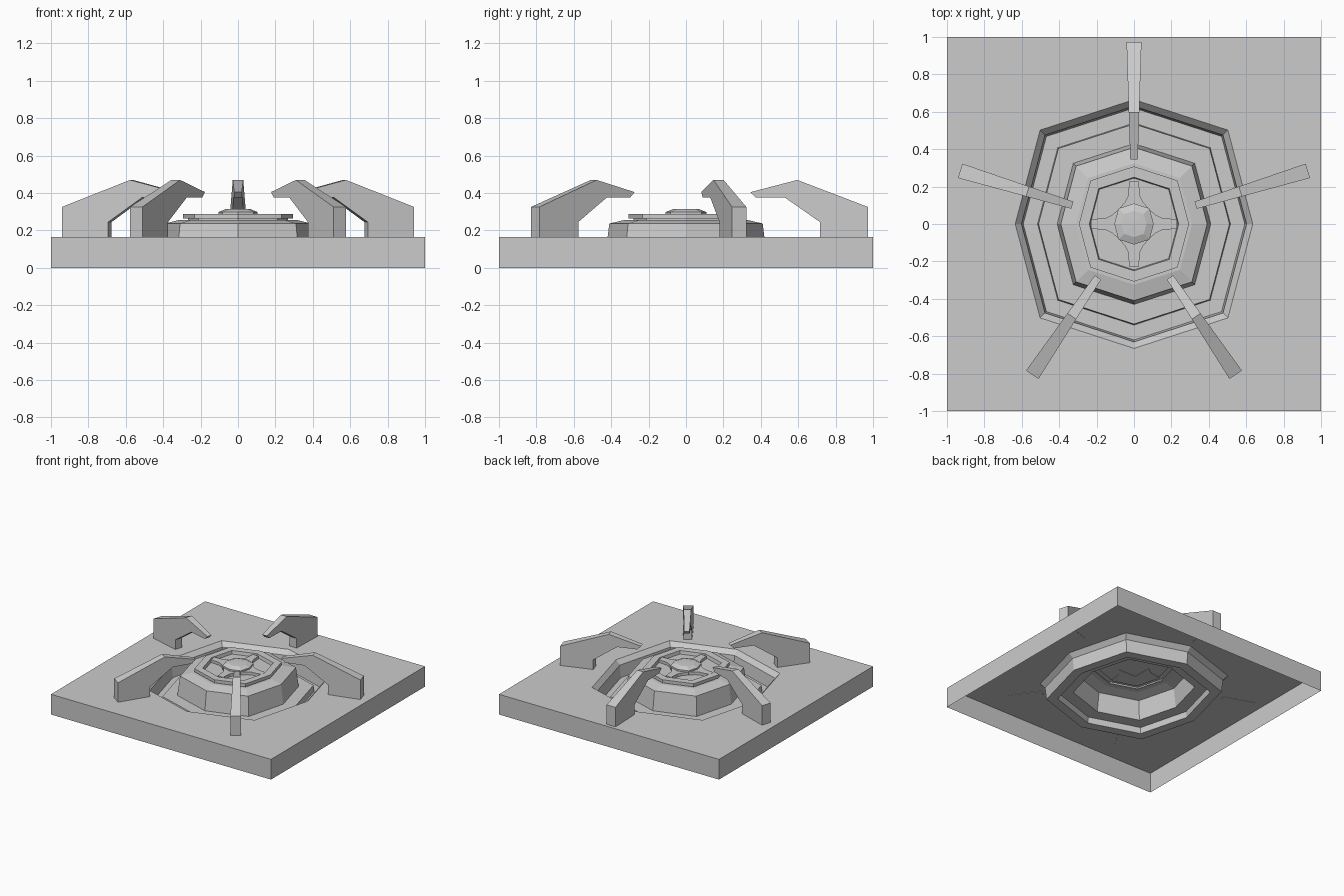
import bpy, bmesh, math
from mathutils import Matrix

if "Cube" in bpy.data.objects:
    bpy.data.objects.remove(bpy.data.objects["Cube"])

# slightly squashed octagon shared by every ring (unit y radius)
OCT = [(0.955, 0), (0.755, 0.755), (0, 1), (-0.755, 0.755),
       (-0.955, 0), (-0.755, -0.755), (0, -1), (0.755, -0.755)]
SQUARE = [(1, 0), (1, 1), (0, 1), (-1, 1), (-1, 0), (-1, -1), (0, -1), (1, -1)]


def make_object(name, bm):
    me = bpy.data.meshes.new(name)
    bm.to_mesh(me)
    bm.free()
    ob = bpy.data.objects.new(name, me)
    bpy.context.collection.objects.link(ob)
    return ob


def loft(name, rings, cap=False):
    """Join eight-point rings (shape, radius, height) from outside to inside."""
    bm = bmesh.new()
    loops = [[bm.verts.new((x * r, y * r, z)) for x, y in shape] for shape, r, z in rings]
    for a, b in zip(loops, loops[1:]):
        for i in range(8):
            j = (i + 1) % 8
            bm.faces.new((a[i], a[j], b[j], b[i]))
    if cap:
        bm.faces.new(loops[-1])
    return make_object(name, bm)


def prism(name, outline, to_3d):
    """Extrude an outline between side -1 and side +1."""
    bm = bmesh.new()
    a = [bm.verts.new(to_3d(u, v, -1)) for u, v in outline]
    b = [bm.verts.new(to_3d(u, v, 1)) for u, v in outline]
    bm.faces.new(a)
    bm.faces.new(b[::-1])
    n = len(a)
    for i in range(n):
        j = (i + 1) % n
        bm.faces.new((a[i], b[i], b[j], a[j]))
    bmesh.ops.recalc_face_normals(bm, faces=bm.faces)
    return make_object(name, bm)


# open-bottomed square slab with the stepped trough
loft("base_plate", [(SQUARE, 1, 0), (SQUARE, 1, 0.166), (OCT, 0.665, 0.166),
                    (OCT, 0.63, 0.13), (OCT, 0.62, 0.03), (OCT, 0.54, 0.03),
                    (OCT, 0.535, 0.08), (OCT, 0.43, 0.08)])

# raised hub with its rimmed plate
loft("hub", [(OCT, r, z) for r, z in
             [(0.43, 0.08), (0.41, 0.237), (0.325, 0.257), (0.28, 0.257),
              (0.28, 0.263), (0.308, 0.263), (0.308, 0.289), (0.25, 0.289),
              (0.245, 0.262)]], cap=True)

# low faceted cap in the middle
loft("centre_cap", [(OCT, r, z) for r, z in
                    [(0.11, 0.262), (0.11, 0.298), (0.07, 0.314), (0.01, 0.316)]], cap=True)

# four flared spokes
half = [(0.23, 0.025), (0.15, 0.032), (0.115, 0.05), (0.08, 0.08)]
spoke = half + [(r, -w) for r, w in reversed(half)]
for k in range(4):
    ob = prism(f"spoke_{k + 1}", spoke, lambda u, v, s: (u, v, 0.272 + 0.013 * s))
    ob.data.transform(Matrix.Rotation(k * math.pi / 2, 4, 'Z'))

# five hooked claws, tapering towards the centre
claw = [(0.972, 0.164), (0.972, 0.326), (0.595, 0.47), (0.345, 0.405),
        (0.375, 0.375), (0.53, 0.375), (0.716, 0.245), (0.716, 0.164)]
for k, angle in enumerate((90, 163, 236, 304, 17)):
    ob = prism(f"claw_{k + 1}", claw,
               lambda u, v, s: (u, s * (0.02 + 0.032 * (u - 0.345)), v))
    ob.data.transform(Matrix.Rotation(math.radians(angle), 4, 'Z'))
